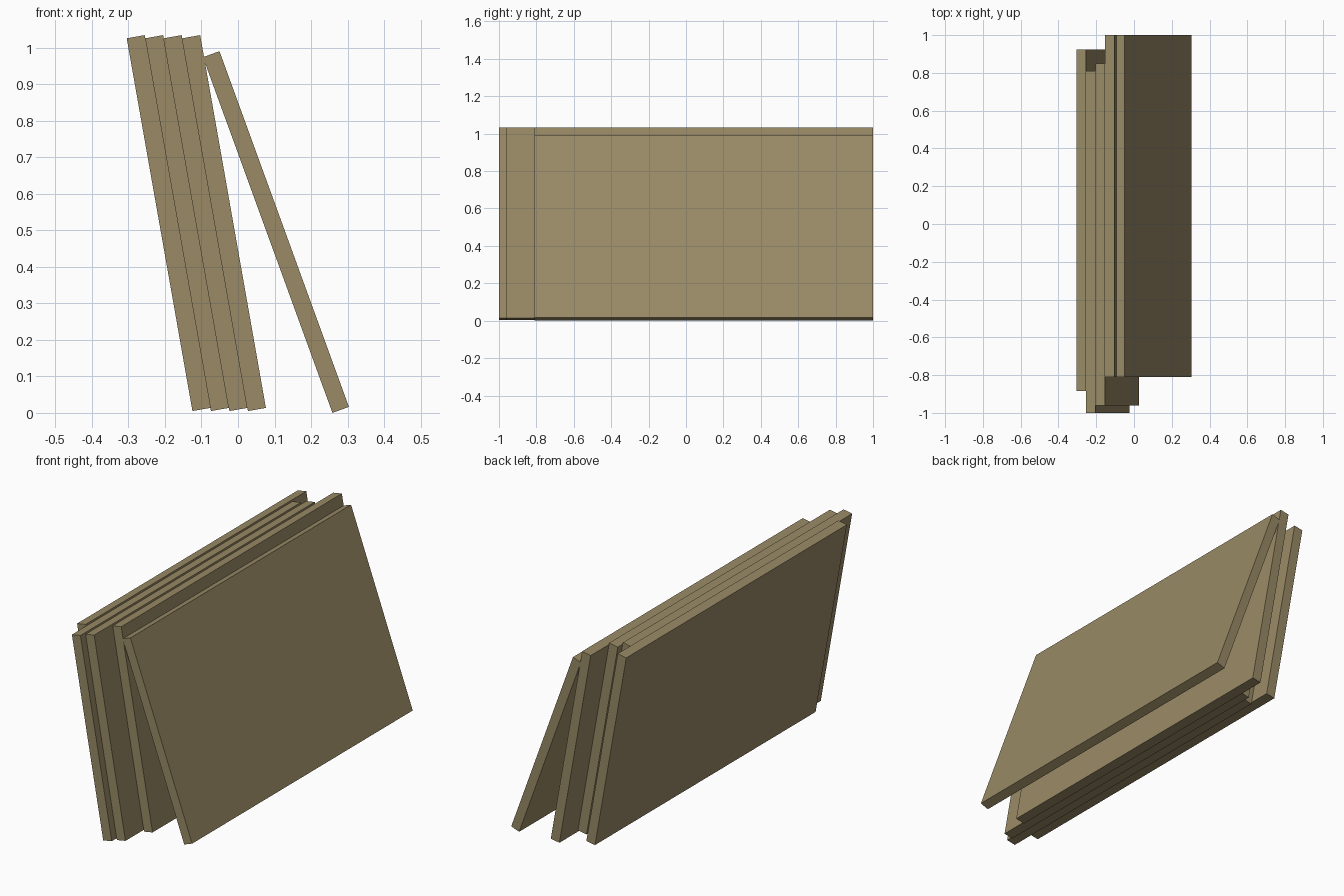
import bpy, math
from mathutils import Matrix, Vector

if "Cube" in bpy.data.objects:
    bpy.data.objects.remove(bpy.data.objects["Cube"])

wood = bpy.data.materials.new("tan wood")
wood.diffuse_color = (0.32, 0.255, 0.132, 1)
wood.use_nodes = True
wood.node_tree.nodes["Principled BSDF"].inputs["Base Color"].default_value = wood.diffuse_color

HEIGHT = 1.036   # board length along its slope
WIDTH = 1.81     # board length along y


def board(name, corner_x, corner_z, tilt, y_mid, thick):
    """Leaning board, placed by its lower left corner, tilted toward -x."""
    bpy.ops.mesh.primitive_cube_add(size=1)
    ob = bpy.context.object
    ob.name = name
    ob.data.transform(Matrix.Translation((0.5, 0, 0.5)))
    ob.data.transform(Matrix.Diagonal(Vector((thick, WIDTH, HEIGHT, 1))))
    ob.rotation_euler = (0, -math.radians(tilt), 0)
    ob.location = (corner_x, y_mid, corner_z)
    ob.data.materials.append(wood)
    return ob


# stack of four boards leaning together, shifted along y
for i, y_mid in enumerate((0.02, -0.095, -0.055, 0.095)):
    board(f"stacked_board_{i + 1}", -0.1247 + i * 0.0506, 0.005, 10, y_mid, 0.05)

# single board leaning on the stack
board("leaning_board", 0.2585, 0.0, 20, 0.095, 0.048)
